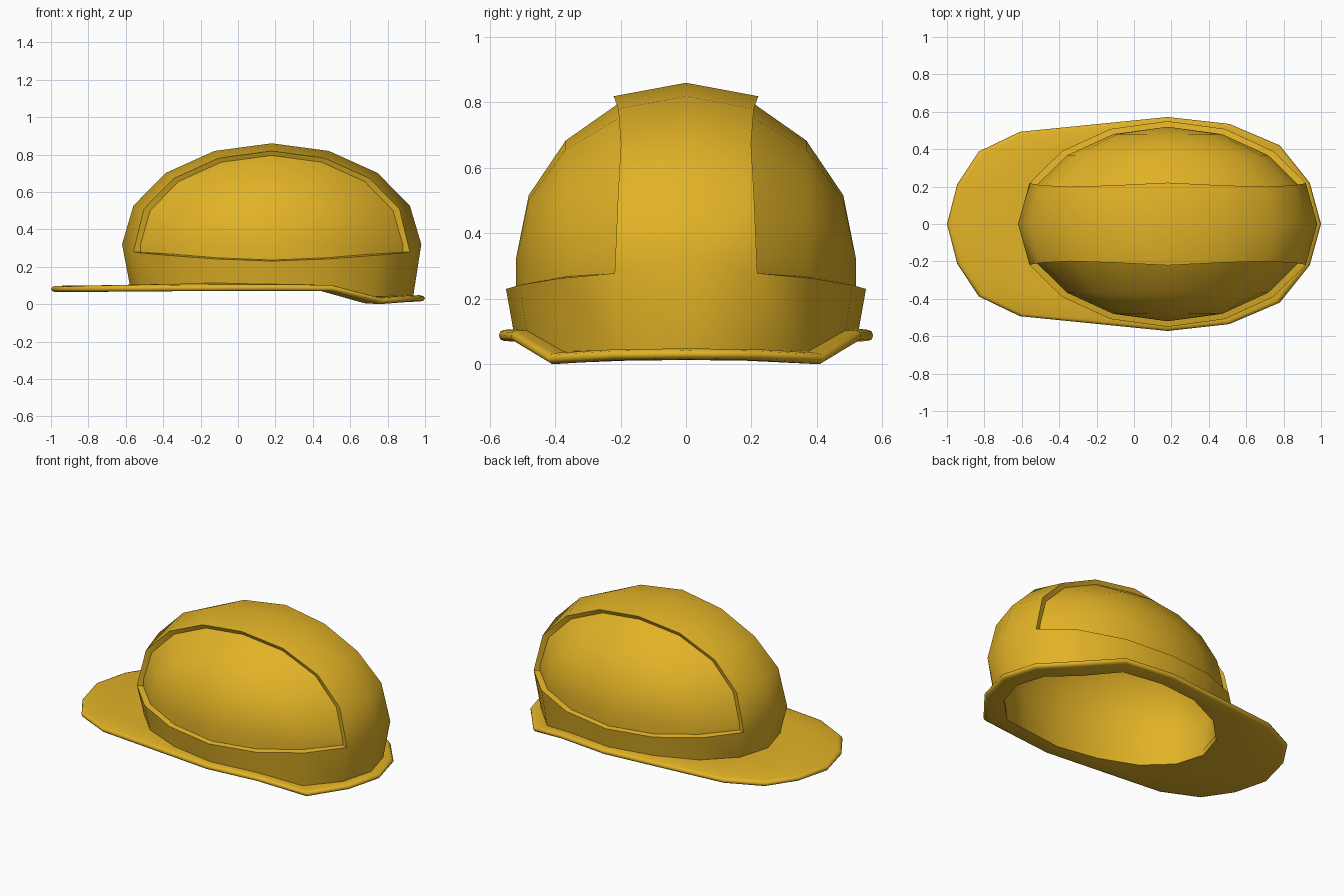
import bpy, bmesh
from math import sin, cos, pi

if "Cube" in bpy.data.objects:
    bpy.data.objects.remove(bpy.data.objects["Cube"])

CX, CZ = 0.18, 0.32            # centre of the dome
STEP = pi / 8                  # 16-sided roundness
OUT = (0.80, 0.55, 0.54)       # raised band and skirt radii
INN = (0.76, 0.52, 0.514)      # recessed side panel radii
LIP = [0.32, 0.278, 0.262, 0.242, 0.230]   # skirt top height, end to side
BAND_Y = [0.218, 0.208, 0.199, 0.207, 0.221]   # half width of the band, base to top

mat = bpy.data.materials.new("yellow_plastic")
mat.diffuse_color = (0.76, 0.45, 0.02, 1)
mat.use_nodes = True
mat.node_tree.nodes["Principled BSDF"].inputs["Base Color"].default_value = mat.diffuse_color


def dome(r, t, phi, s=1):
    """Point on a dome whose pole lies on the y axis."""
    return (CX + r[0] * sin(phi) * cos(t), s * r[1] * cos(phi), CZ + r[2] * sin(phi) * sin(t))


def ring(r, i, z):
    return (CX + r[0] * cos(i * STEP), r[1] * sin(i * STEP), z)


def fold(i):
    """Mirror a 16-step index onto 0..8."""
    i %= 16
    return min(i, 16 - i)


def lip(i):
    k = fold(i)
    return LIP[min(k, 8 - k)]


def band_y(k, inset=0.0):
    return BAND_Y[min(k, 8 - k)] - inset


def grid(bm, rows):
    vs = [[bm.verts.new(p) for p in row] for row in rows]
    for a, b in zip(vs, vs[1:]):
        for j in range(len(a) - 1):
            bm.faces.new((a[j], a[j + 1], b[j + 1], b[j]))


def finish(bm, name, flip=False, angle=0.56):
    bmesh.ops.remove_doubles(bm, verts=bm.verts, dist=0.0005)
    bmesh.ops.recalc_face_normals(bm, faces=bm.faces)
    if flip:
        bmesh.ops.reverse_faces(bm, faces=bm.faces)
    me = bpy.data.meshes.new(name)
    bm.to_mesh(me)
    bm.free()
    me.materials.append(mat)
    ob = bpy.data.objects.new(name, me)
    bpy.context.collection.objects.link(ob)
    bpy.ops.object.select_all(action='DESELECT')
    ob.select_set(True)
    bpy.context.view_layer.objects.active = ob
    bpy.ops.object.shade_smooth_by_angle(angle=angle)
    return ob


# Brim heights and outline, back to front, mirrored in y
EDGE = [(1.0, 0), (0.94, 0.22), (0.78, 0.42), (0.51, 0.535), (0.18, 0.572),
        (-0.61, 0.493), (-0.83, 0.387), (-0.945, 0.213), (-1.0, 0)]
EDGE_Z = [0.031, 0.029, 0.017, 0.086, 0.088, 0.085, 0.082, 0.081, 0.081]
BASE_Z = [0.03, 0.028, 0.022, 0.086, 0.09, 0.097, 0.09, 0.086, 0.085]

# Shell: raised centre band
bm = bmesh.new()
rows = []
for k in range(9):
    row = []
    for r, phi, s in ((INN, 3 * STEP, -1), (OUT, 3 * STEP, -1), (OUT, 4 * STEP, 1),
                      (OUT, 3 * STEP, 1), (INN, 3 * STEP, 1)):
        x, y, z = dome(r, k * STEP, phi, s)
        if abs(y) > 0.01:
            y = s * band_y(k, 0.012 if r is INN else 0)
            if k in (0, 8):
                z = LIP[1]
        row.append((x, y, z))
    rows.append(row)
grid(bm, rows)

# Shell: recessed side panels, run down to the skirt lip
for s in (-1, 1):
    rows = []
    for k in range(9):
        row = [dome(INN, k * STEP, p * STEP, s) for p in (3, 2, 1, 0)]
        row[0] = (row[0][0], s * band_y(k, 0.012), row[0][2])
        rows.append(row)

    def drop(row):
        return [(p[0], p[1], LIP[i + 1] + 0.006 * (i > 0)) for i, p in enumerate(row)]
    grid(bm, [drop(rows[0])] + rows + [drop(rows[-1])])

# Shell: lip ledges and skirt
def outer(i):
    x, y, z = ring(OUT, i, lip(i))
    if fold(i) in (1, 7):
        y = band_y(0) if y > 0 else -band_y(0)
    return (x, y, z)


def inner(i):
    x, y, z = ring(INN, i, lip(i))
    if fold(i) in (1, 7):
        y = band_y(0, 0.012) if y > 0 else -band_y(0, 0.012)
    else:
        z += 0.006
    return (x, y, z)


for a, b in ((1, 8), (9, 16)):
    grid(bm, [[outer(i), inner(i)] for i in range(a, b)])
grid(bm, [[outer(i), ring((0.755, 0.525), i, BASE_Z[fold(i)])] for i in range(17)])
finish(bm, "helmet_shell")

# Brim: rounded edge section swept round the outline
T = 0.017
bm = bmesh.new()
rows = []
for i in range(17):
    k = fold(i)
    s = -1 if i % 16 > 8 else 1
    ex, ey = EDGE[k][0], s * EDGE[k][1]
    ez, bz = EDGE_Z[k], BASE_Z[k]
    row = [ring((0.70, 0.47), i, bz - T)]
    for f, h in ((0.972, -T), (0.992, -T * 0.7), (1, 0), (0.992, T * 0.7), (0.972, T)):
        row.append((ex * f, ey * f, ez + h))
    row += [ring((0.755, 0.525), i, bz + T), ring((0.70, 0.47), i, bz + T)]
    rows.append(row + [row[0]])
grid(bm, rows)
finish(bm, "brim", angle=1.2)

# Liner: hollow inside of the dome
bm = bmesh.new()
rows = []
for i in range(17):
    row = [ring((0.70, 0.47), i, BASE_Z[fold(i)] - T)]
    for j in range(5):
        c = cos(j * STEP)
        row.append(ring((0.725 * c, 0.49 * c), i, 0.30 + 0.48 * sin(j * STEP)))
    rows.append(row)
grid(bm, rows)
finish(bm, "inner_liner", flip=True, angle=1.2)
